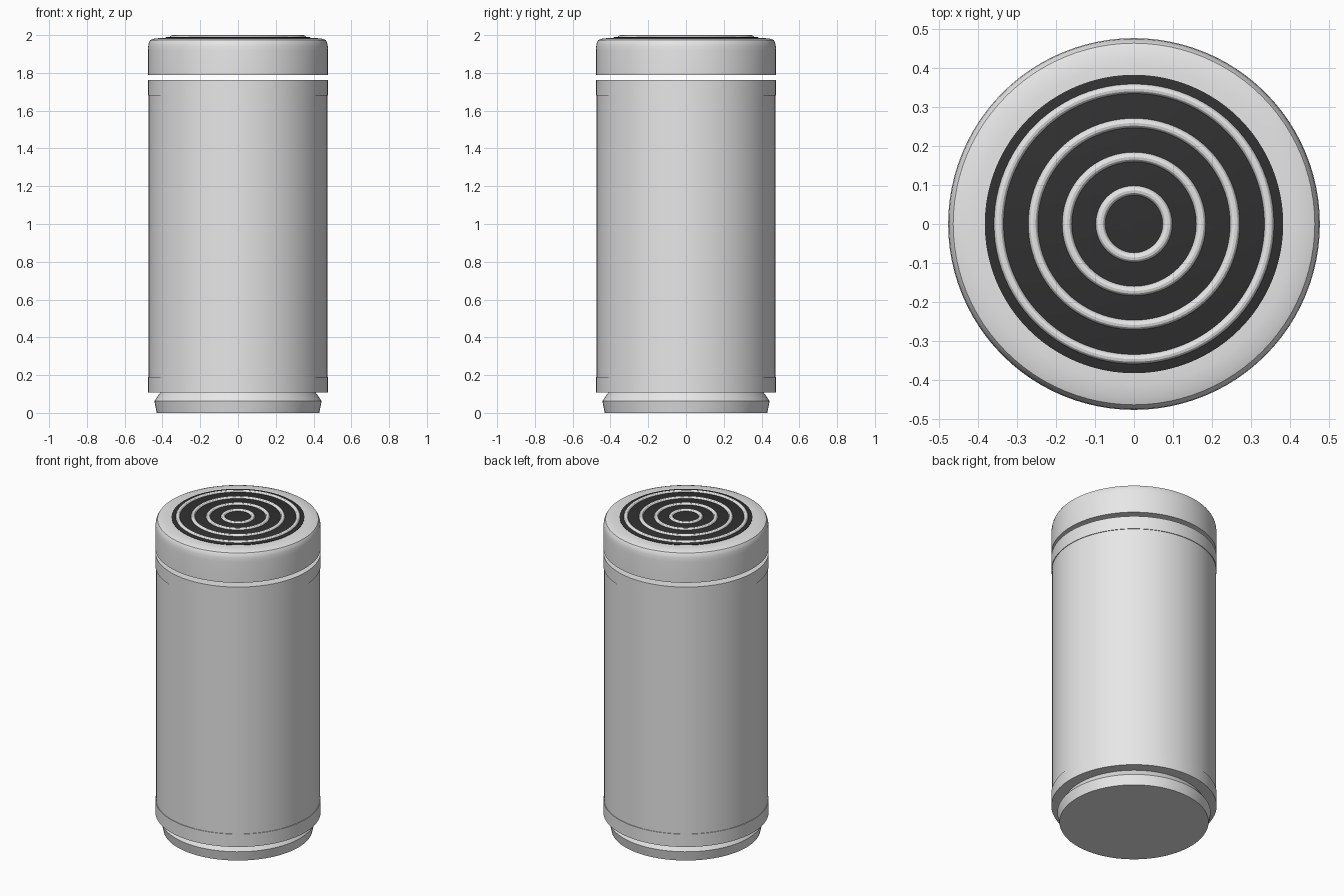
import bpy, bmesh
from math import cos, sin, pi, radians

old = bpy.data.objects.get("Cube")
if old:
    bpy.data.objects.remove(old, do_unlink=True)

SEGMENTS = 96


def make_material(name, value):
    mat = bpy.data.materials.new(name)
    mat.use_nodes = True
    colour = (value, value, value, 1)
    mat.diffuse_color = colour
    mat.node_tree.nodes["Principled BSDF"].inputs["Base Color"].default_value = colour
    return mat


light_grey = make_material("light grey", 0.8)
charcoal = make_material("charcoal", 0.03)


def finish(obj, name, mat):
    obj.name = obj.data.name = name
    obj.data.materials.append(mat)
    bpy.ops.object.select_all(action="DESELECT")
    obj.select_set(True)
    bpy.context.view_layer.objects.active = obj
    bpy.ops.object.shade_smooth_by_angle(angle=radians(30))


def lathe(name, profile, mat):
    """Spin (radius, height) points, bottom to top, and cap both ends."""
    bm = bmesh.new()
    rings = [[bm.verts.new((r * cos(2 * pi * i / SEGMENTS), r * sin(2 * pi * i / SEGMENTS), z))
              for i in range(SEGMENTS)] for r, z in profile]
    for low, high in zip(rings, rings[1:]):
        for i in range(SEGMENTS):
            j = (i + 1) % SEGMENTS
            bm.faces.new((low[i], low[j], high[j], high[i]))
    bm.faces.new(rings[0][::-1])
    bm.faces.new(rings[-1])
    mesh = bpy.data.meshes.new(name)
    bm.to_mesh(mesh)
    bm.free()
    obj = bpy.data.objects.new(name, mesh)
    bpy.context.collection.objects.link(obj)
    finish(obj, name, mat)


# Tapered foot with a narrowing neck under the body
lathe("base_foot", [(0.43, 0), (0.443, 0.062), (0.41, 0.11)], light_grey)

# Main cylinder with a slightly raised band at each end
lathe("body", [(0.477, 0.108), (0.477, 0.19), (0.473, 0.19), (0.473, 1.68),
               (0.477, 1.68), (0.477, 1.763)], light_grey)

# Rounded lid, separated from the body by a narrow gap
lathe("lid", [(0.477, 1.79), (0.477, 1.92), (0.475, 1.945), (0.471, 1.962),
              (0.464, 1.974), (0.445, 1.981), (0.41, 1.985), (0.37, 1.986)], light_grey)

# Dark grille disc and its concentric raised rings
lathe("grille_disc", [(0.383, 1.98), (0.383, 1.988), (0.378, 1.99)], charcoal)
for number, radius in enumerate((0.086, 0.172, 0.259, 0.347), 1):
    bpy.ops.mesh.primitive_torus_add(location=(0, 0, 1.987), major_radius=radius,
                                     minor_radius=0.013, major_segments=SEGMENTS,
                                     minor_segments=12)
    finish(bpy.context.object, f"grille_ring_{number}", light_grey)
